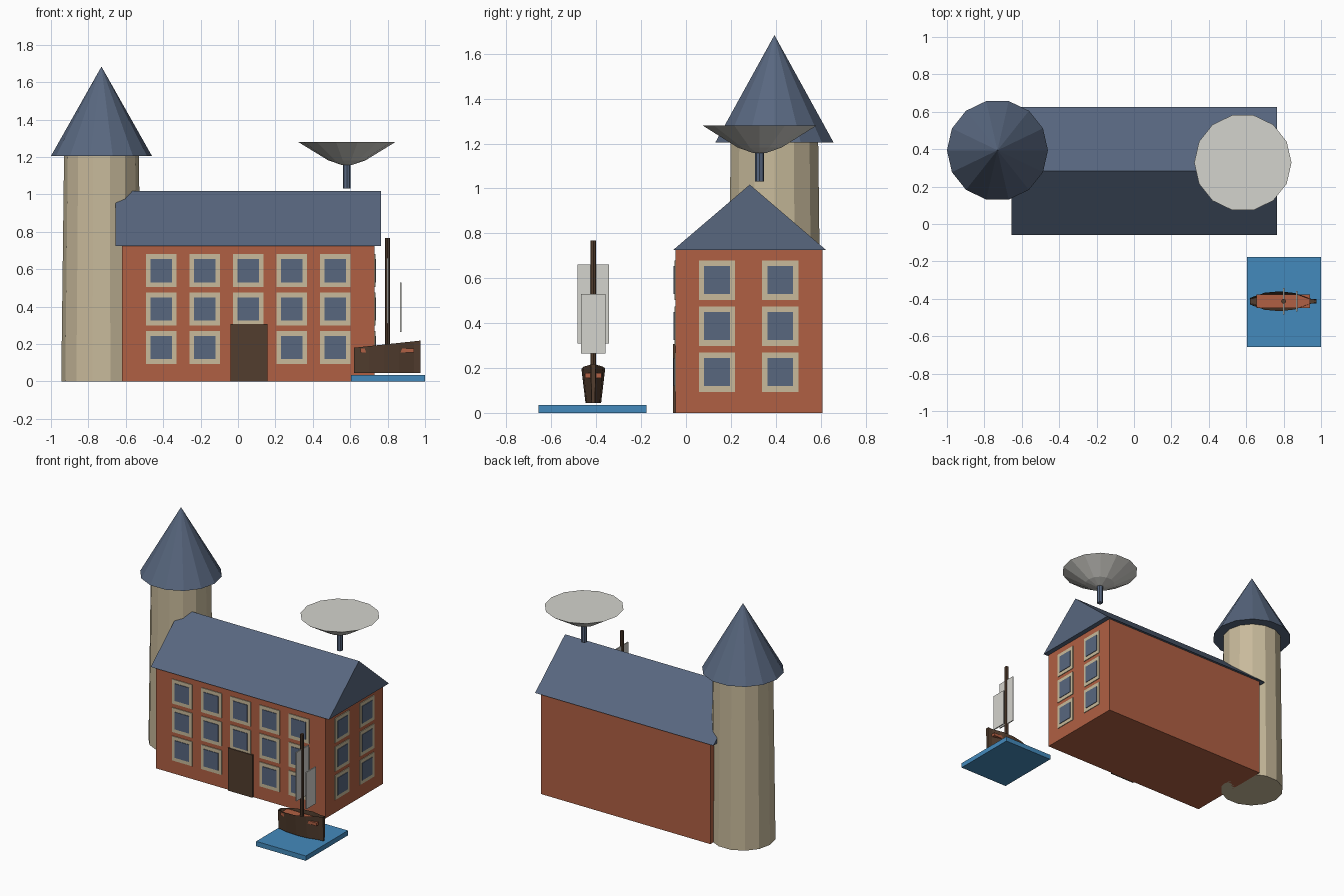
import bpy, bmesh, math

cube = bpy.data.objects.get("Cube")
if cube:
    bpy.data.objects.remove(cube, do_unlink=True)


def material(name, rgb):
    """Flat colour from 8-bit screen values, stored as linear."""
    col = [((c / 255 + 0.055) / 1.055) ** 2.4 for c in rgb] + [1]
    m = bpy.data.materials.new(name)
    m.use_nodes = True
    m.diffuse_color = col
    bsdf = next(n for n in m.node_tree.nodes if n.type == 'BSDF_PRINCIPLED')
    bsdf.inputs["Base Color"].default_value = col
    return m


brick = material("brick red", (176, 96, 67))
slate = material("slate blue", (88, 103, 127))
stone = material("pale stone", (200, 186, 155))
wood = material("dark wood", (82, 61, 46))
water_blue = material("water blue", (68, 138, 188))
canvas = material("off white canvas", (212, 211, 205))


def build(name, verts, faces, mat):
    bm = bmesh.new()
    vs = [bm.verts.new(v) for v in verts]
    for f in faces:
        bm.faces.new([vs[i] for i in f])
    bmesh.ops.recalc_face_normals(bm, faces=bm.faces)
    mesh = bpy.data.meshes.new(name)
    bm.to_mesh(mesh)
    bm.free()
    mesh.materials.append(mat)
    ob = bpy.data.objects.new(name, mesh)
    bpy.context.collection.objects.link(ob)
    return ob


def box(name, x, y, z, mat):
    """Box from (min, max) pairs."""
    verts = [(a, b, c) for a in x for b in y for c in z]
    faces = [(0, 1, 3, 2), (4, 6, 7, 5), (0, 4, 5, 1),
             (2, 3, 7, 6), (0, 2, 6, 4), (1, 5, 7, 3)]
    return build(name, verts, faces, mat)


def lathe(name, cx, cy, profile, n, mat):
    """Faceted round part from (radius, height) rings with flat caps."""
    verts, faces, rings = [], [], []
    for r, z in profile:
        count = n if r > 0 else 1
        rings.append([len(verts) + i % count for i in range(n)])
        for i in range(count):
            a = math.tau * i / n
            verts.append((cx + r * math.cos(a), cy + r * math.sin(a), z))
    for lo, hi in zip(rings, rings[1:]):
        for i in range(n):
            j = (i + 1) % n
            quad = (lo[i], lo[j], hi[j], hi[i])
            faces.append(tuple(dict.fromkeys(quad)))
    for ring, (r, z) in ((rings[0], profile[0]), (rings[-1], profile[-1])):
        if r > 0:
            faces.append(tuple(ring))
    return build(name, verts, faces, mat)


# Main house
X0, X1, Y0, Y1, EAVE = -0.62, 0.73, -0.047, 0.608, 0.725
box("house_walls", (X0, X1), (Y0, Y1), (0, EAVE), brick)

# Gabled roof
ends = []
for x in (-0.655, 0.765):
    ends += [(x, -0.058, EAVE), (x, 0.625, EAVE), (x, 0.284, 1.017)]
build("house_roof", ends,
      [(0, 1, 2), (3, 5, 4), (0, 3, 4, 1), (1, 4, 5, 2), (0, 2, 5, 3)], slate)

# Windows: thin frame plate with a glass plate over it
def window(side, along, z):
    for part, w, h, out, mat in (("frame", 0.081, 0.088, 0.005, stone),
                                 ("glass", 0.057, 0.062, 0.009, slate)):
        span, height = (along - w, along + w), (z - h, z + h)
        if side == "front":
            box("front_window_" + part, span, (Y0 - out, Y0), height, mat)
        else:
            box("side_window_" + part, (X1, X1 + out), span, height, mat)


for row in range(3):
    z = 0.182 + 0.205 * row
    for col in range(-2, 3):
        if row or col:
            window("front", 0.055 + 0.2325 * col, z)
    for y in (0.138, 0.42):
        window("side", y, z)

# Front door
box("front_door", (-0.04, 0.157), (Y0 - 0.012, Y0), (0, 0.307), wood)

# Round tower and its cone roof
TX, TY = -0.73, 0.394
lathe("tower_wall", TX, TY, [(0.215, 0), (0.2, 1.205)], 14, stone)
lathe("tower_roof", TX, TY, [(0.27, 1.205), (0, 1.683)], 14, slate)

# Rooftop dish on a post
DX, DY = 0.582, 0.328
lathe("dish_post", DX, DY, [(0.02, 1.03), (0.02, 1.162)], 8, slate)
lathe("dish", DX, DY, [(0.03, 1.158), (0.1, 1.182), (0.26, 1.28)], 14, canvas)

# Water plate
box("water", (0.605, 1.0), (-0.657, -0.177), (0, 0.035), water_blue)

# Open hull: stations of (x, half width), tapered to the keel
SY = -0.413
stations = [(0.62, 0.018), (0.7, 0.046), (0.78, 0.053),
            (0.86, 0.044), (0.94, 0.014), (0.975, 0.011)]
verts, faces = [], []
for x, w in stations:
    top = 0.18 + 0.038 * (x - 0.62) / 0.355
    verts += [(x, SY - w, top), (x, SY - w * 0.66, 0.045),
              (x, SY + w * 0.66, 0.045), (x, SY + w, top)]
for s in range(len(stations) - 1):
    a = 4 * s
    faces += [(a + k, a + k + 1, a + k + 5, a + k + 4) for k in range(3)]
last = 4 * (len(stations) - 1)
faces += [(0, 3, 2, 1), tuple(last + k for k in range(4))]
build("ship_hull", verts, faces, wood)

# Deck, mast and sails
box("ship_deck", (0.655, 0.94), (SY - 0.037, SY + 0.037), (0.155, 0.177), brick)
lathe("ship_mast", 0.8, SY, [(0.013, 0.15), (0.013, 0.767)], 8, wood)
for name, x, half, z in (("main_sail", 0.8, 0.071, (0.31, 0.66)),
                         ("fore_sail", 0.869, 0.054, (0.265, 0.53))):
    box(name, (x - 0.004, x + 0.004), (SY - half, SY + half), z, canvas)
